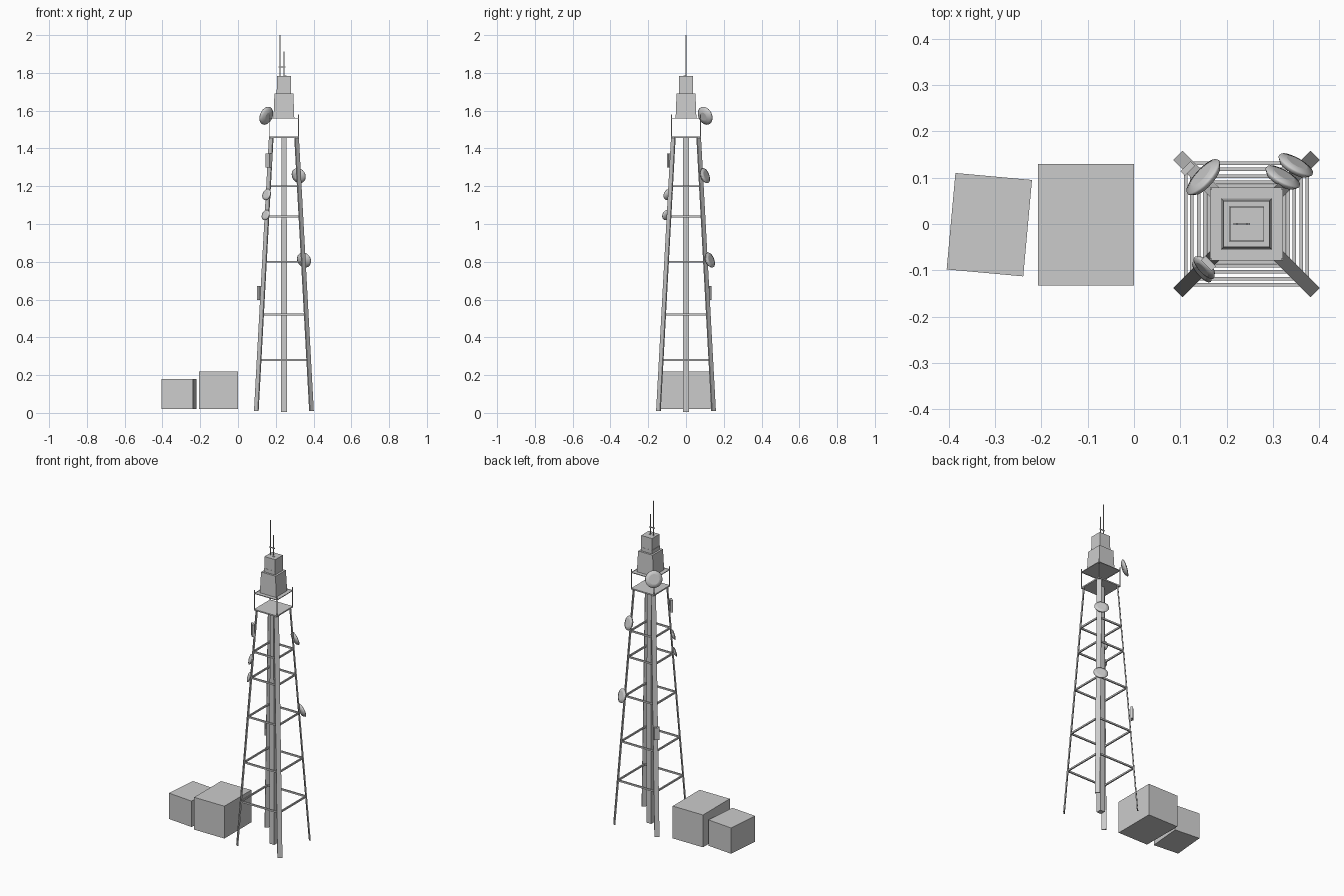
import bpy, bmesh, math
from mathutils import Vector, Matrix

if "Cube" in bpy.data.objects:
    bpy.data.objects.remove(bpy.data.objects["Cube"])

CX = 0.243  # tower axis


def make(name, bm):
    bmesh.ops.recalc_face_normals(bm, faces=bm.faces)
    me = bpy.data.meshes.new(name)
    bm.to_mesh(me)
    bm.free()
    ob = bpy.data.objects.new(name, me)
    bpy.context.collection.objects.link(ob)
    return ob


def box(name, centre, size, rot=0.0, taper=1.0):
    bm = bmesh.new()
    bmesh.ops.create_cube(bm, size=1)
    for v in bm.verts:
        k = taper if v.co.z > 0 else 1
        v.co = Vector((v.co.x * size[0] * k, v.co.y * size[1] * k, v.co.z * size[2]))
    ob = make(name, bm)
    ob.location = centre
    ob.rotation_euler.z = rot
    return ob


def offset(z):
    """Distance of the leg centre from the axis, in x and in y, at height z."""
    return 0.146 - 0.079 * (z - 0.01) / 1.45


def leg(name, sx, sy):
    bm = bmesh.new()
    t = Vector((sx, -sy, 0)).normalized() * 0.014
    n = Vector((sx, sy, 0)).normalized() * 0.0035
    rings = []
    for z in (0.01, 1.46):
        c = Vector((CX + sx * offset(z), sy * offset(z), z))
        rings.append([bm.verts.new(c + p) for p in (t + n, t - n, -t - n, -t + n)])
    for i in range(4):
        j = (i + 1) % 4
        bm.faces.new((rings[0][i], rings[0][j], rings[1][j], rings[1][i]))
    bm.faces.new(rings[0])
    bm.faces.new(rings[1])
    make(name, bm)


def dish(name, loc, direction, r, depth, tilt=18):
    """Lathed shallow dish whose face points along direction, tilted upward."""
    prof = [(0.45, -0.5), (0.8, -0.3), (1.0, 0.1), (0.97, 0.25), (0.6, 0.42)]
    n = 24
    bm = bmesh.new()
    rings = [[bm.verts.new((r * a * math.cos(2 * math.pi * i / n),
                            r * a * math.sin(2 * math.pi * i / n), depth * h))
              for i in range(n)] for a, h in prof]
    for lo, hi in zip(rings, rings[1:]):
        for i in range(n):
            j = (i + 1) % n
            bm.faces.new((lo[i], lo[j], hi[j], hi[i]))
    bm.faces.new(rings[0])
    bm.faces.new(rings[-1])
    d = Vector((direction[0], direction[1], 0)).normalized()
    d.z = math.tan(math.radians(tilt))
    bm.transform(Matrix.Translation(loc) @ d.to_track_quat('Z', 'Y').to_matrix().to_4x4())
    ob = make(name, bm)
    for p in ob.data.polygons:
        p.use_smooth = len(p.vertices) == 4


# Equipment sheds
box("large_shed", (-0.1035, -0.0015, 0.12), (0.207, 0.263, 0.2))
box("small_shed", (-0.3125, -0.0015, 0.10), (0.166, 0.209, 0.16), math.radians(-5.2))

# Four flat legs, tapering inward
for sx, ns in ((-1, "left"), (1, "right")):
    for sy, fs in ((-1, "front"), (1, "back")):
        leg(f"{fs}_{ns}_leg", sx, sy)

# Central cable mast
box("lower_mast", (CX, 0, 0.515), (0.032, 0.032, 1.02))
box("upper_mast", (CX, 0, 1.235), (0.026, 0.032, 0.44))

# Horizontal braces
for i, z in enumerate((0.28, 0.52, 0.80, 1.04, 1.20)):
    o = offset(z)
    for s in (-1, 1):
        box(f"brace_x_{i}", (CX, s * o, z), (2 * o, 0.008, 0.01))
        box(f"brace_y_{i}", (CX + s * o, 0, z), (0.008, 2 * o, 0.01))

# Platform, corner posts and rails
box("platform", (CX, 0, 1.459), (0.156, 0.158, 0.008))
for s in (-1, 1):
    box("rail_x", (CX, s * 0.077, 1.56), (0.154, 0.003, 0.004))
    box("rail_y", (CX + s * 0.077, 0, 1.56), (0.003, 0.154, 0.004))
    for t in (-1, 1):
        box("rail_post", (CX + s * 0.077, t * 0.077, 1.518), (0.004, 0.004, 0.125))
me = bpy.data.meshes.new("upper_deck")
me.from_pydata([(-.076, -.077, 0), (-.076, .077, 0), (.076, .077, 0), (.076, -.077, 0)],
               [], [(0, 1, 2, 3)])
deck = bpy.data.objects.new("upper_deck", me)
deck.location = (CX, 0, 1.56)
bpy.context.collection.objects.link(deck)

# Top cabins
box("lower_cabin", (CX, 0, 1.626), (0.11, 0.11, 0.128), taper=0.91)
box("cabin_neck", (CX, 0, 1.70), (0.076, 0.076, 0.024))
box("upper_cabin", (CX + 0.001, 0, 1.747), (0.074, 0.074, 0.075))

# Aerials
box("tall_aerial", (0.222, 0, 1.892), (0.004, 0.004, 0.216))
box("short_aerial", (0.244, 0, 1.848), (0.004, 0.004, 0.128))
box("aerial_crossbar", (0.233, 0, 1.832), (0.036, 0.004, 0.005))
box("aerial_side_bar", (0.252, -0.006, 1.785), (0.012, 0.012, 0.004))

# Dishes
dish("top_dish", (0.152, 0.099, 1.572), (-1, 0.9), 0.05, 0.026)
dish("upper_back_dish", (0.320, 0.099, 1.255), (0.5, 0.87), 0.042, 0.024)
dish("lower_back_dish", (0.348, 0.125, 0.808), (0.5, 0.87), 0.042, 0.024)
dish("upper_front_dish", (0.153, -0.093, 1.155), (-1, -0.9), 0.031, 0.02)
dish("lower_front_dish", (0.148, -0.102, 1.047), (-1, -0.9), 0.029, 0.016)

# Panel antennas on the left legs
box("front_panel", (0.161, -0.085, 1.337), (0.014, 0.032, 0.075), math.radians(45))
box("back_panel", (0.116, 0.12, 0.635), (0.014, 0.03, 0.075), math.radians(-45))
